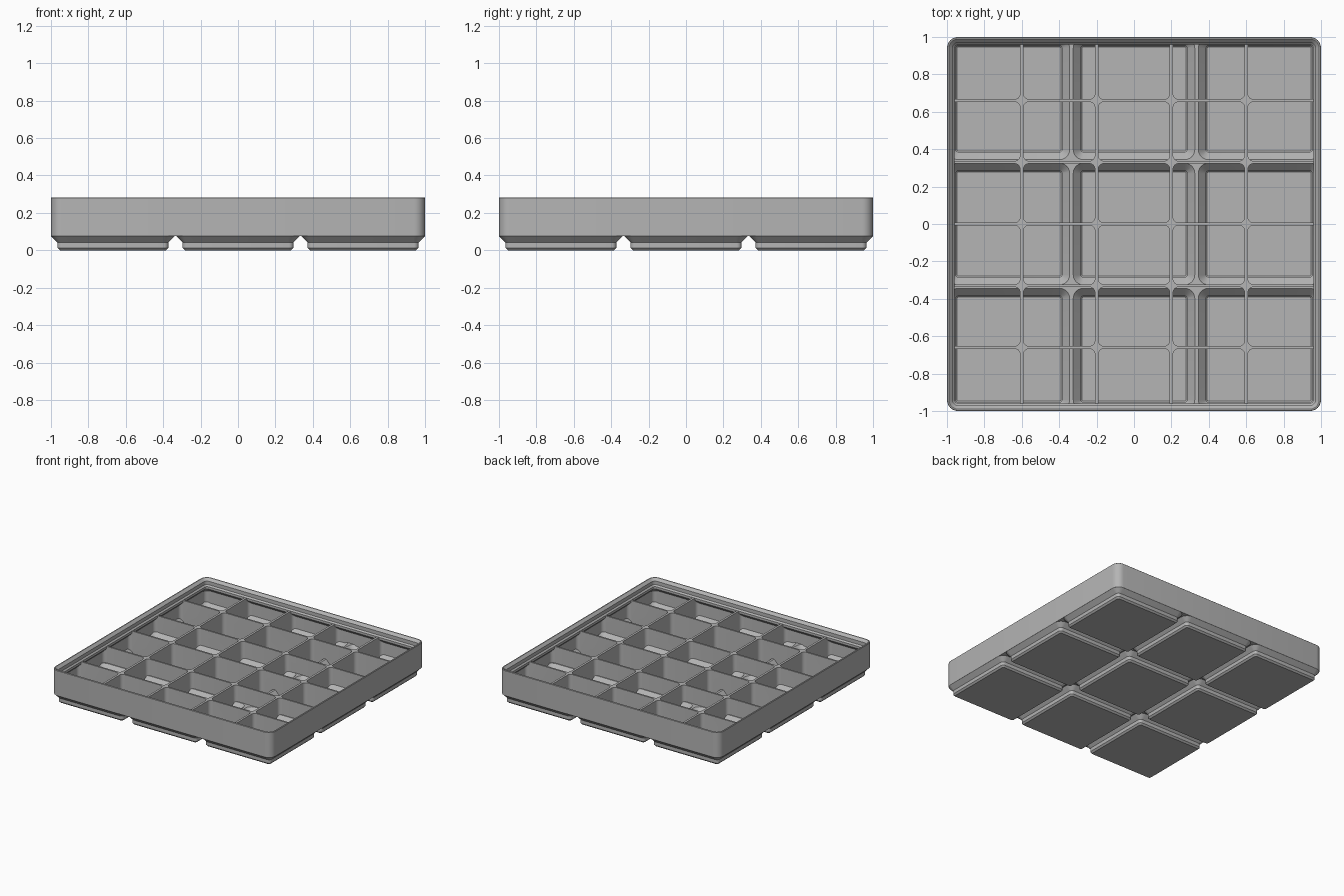
import bpy, math

PITCH = 0.669          # spacing of the square feet
TOP_OF_WALLS = 0.223   # height of the dividers
INNER = 0.984          # inside face of the outer wall

old = bpy.data.objects.get("Cube")
if old:
    bpy.data.objects.remove(old, do_unlink=True)

grey = bpy.data.materials.new("light_grey")
grey.use_nodes = True
grey.diffuse_color = (0.46, 0.46, 0.46, 1)
grey.node_tree.nodes["Principled BSDF"].inputs["Base Color"].default_value = (0.46, 0.46, 0.46, 1)


def rounded_ring(cx, cy, hx, hy, r, z, steps=6):
    """Points of a rounded rectangle, counter-clockwise."""
    points = []
    for quarter, (sx, sy) in enumerate([(1, 1), (-1, 1), (-1, -1), (1, -1)]):
        for i in range(steps + 1):
            a = math.pi / 2 * (quarter + i / steps)
            points.append((cx + sx * (hx - r) + r * math.cos(a),
                           cy + sy * (hy - r) + r * math.sin(a), z))
    return points


def make_lofts(name, lofts):
    """Make one object of closed solids, each lofted through a stack of rings."""
    verts, faces = [], []
    for rings in lofts:
        base, n = len(verts), len(rings[0])
        for ring in rings:
            verts += ring
        for k in range(len(rings) - 1):
            low = base + k * n
            for i in range(n):
                j = (i + 1) % n
                faces.append((low + i, low + j, low + n + j, low + n + i))
        faces.append(tuple(range(base + n - 1, base - 1, -1)))
        faces.append(tuple(range(len(verts) - n, len(verts))))
    mesh = bpy.data.meshes.new(name)
    mesh.from_pydata(verts, [], faces)
    mesh.materials.append(grey)
    obj = bpy.data.objects.new(name, mesh)
    bpy.context.collection.objects.link(obj)
    return obj


def square_loft(profile, cx=0, cy=0):
    """Rings from (half width, corner radius, height) triples."""
    return [rounded_ring(cx, cy, h, h, r, z) for h, r, z in profile]


def foot_grid(profile):
    steps = (-PITCH, 0, PITCH)
    return [square_loft(profile, x, y) for x in steps for y in steps]


def combine(target, tool, operation):
    """Apply a boolean and discard the tool."""
    mod = target.modifiers.new(operation, "BOOLEAN")
    mod.operation, mod.object, mod.solver = operation, tool, "EXACT"
    bpy.context.view_layer.objects.active = target
    bpy.ops.object.modifier_apply(modifier=mod.name)
    bpy.data.objects.remove(tool, do_unlink=True)


# Outer body standing on nine stepped feet
tray = make_lofts("divided_tray", [square_loft([
    (1, 0.06, 0.0757), (1, 0.06, 0.28), (0.997, 0.057, 0.283)])])
feet = make_lofts("feet", foot_grid([
    (0.2837, 0.013, 0), (0.2964, 0.0255, 0.0127), (0.2964, 0.0255, 0.0414),
    (0.3305, 0.06, 0.0757), (0.3305, 0.06, 0.085)]))
combine(tray, feet, "UNION")

# Hollow interior: main cavity narrowing under the lip, plus hollow feet
cavity = make_lofts("cavity", [square_loft([
    (0.99, 0.05, 0.0884), (0.99, 0.05, 0.172),
    (0.9586, 0.0186, 0.204), (0.9586, 0.0186, 0.24)])])
foot_cavities = make_lofts("foot_cavities", foot_grid([
    (0.278, 0.008, 0.016), (0.2837, 0.013, 0.0217), (0.2837, 0.013, 0.0467),
    (0.325, 0.054, 0.0884), (0.325, 0.054, 0.1)]))
combine(cavity, foot_cavities, "UNION")


def spans(count, spacing, thickness):
    """Centre and half width of each compartment along one axis."""
    edges = [(i - count / 2) * spacing for i in range(1, count)]
    lows = [-INNER] + [e + thickness / 2 for e in edges]
    highs = [e - thickness / 2 for e in edges] + [INNER]
    return [((a + b) / 2, (b - a) / 2) for a, b in zip(lows, highs)]


# Five by six compartments with rounded corners leave the dividers standing
compartments = make_lofts("compartments", [
    [rounded_ring(cx, cy, hx, hy, 0.03, z) for z in (0.005, TOP_OF_WALLS + 0.003)]
    for cx, hx in spans(5, 0.4, 0.018)
    for cy, hy in spans(6, 0.33, 0.014)])
combine(cavity, compartments, "INTERSECT")
combine(tray, cavity, "DIFFERENCE")

# Stepped stacking lip around the rim
lip = make_lofts("lip_cutter", [square_loft([
    (0.9586, 0.0186, TOP_OF_WALLS), (0.9697, 0.0297, 0.2342),
    (0.9697, 0.0297, 0.263), (0.99, 0.05, 0.2833), (0.995, 0.055, 0.29)])])
combine(tray, lip, "DIFFERENCE")

# Smooth the rounded corners while keeping hard edges
bpy.ops.object.select_all(action="DESELECT")
tray.select_set(True)
bpy.context.view_layer.objects.active = tray
bpy.ops.object.shade_smooth_by_angle(angle=math.radians(30))
